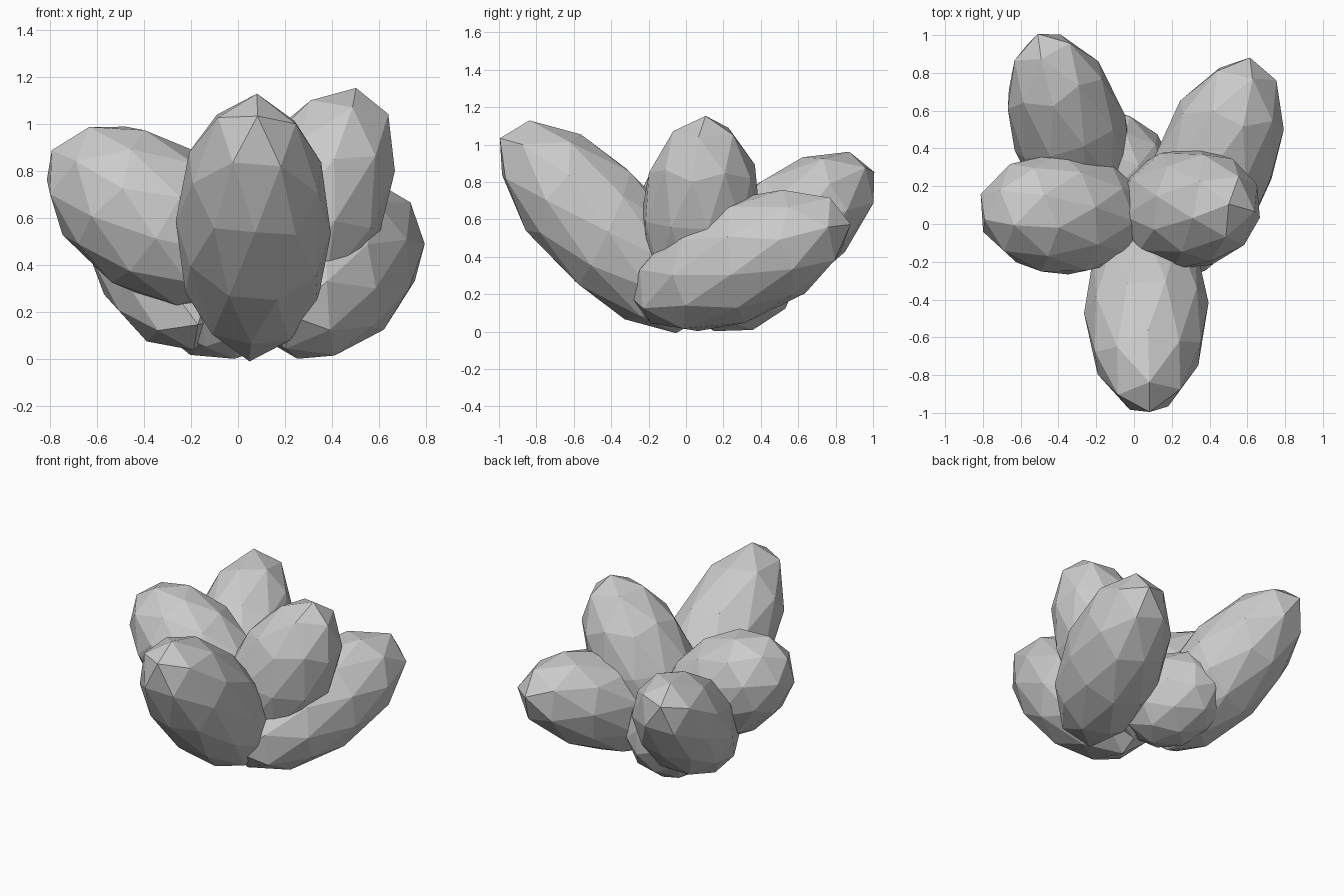
import bpy, math
from mathutils import Vector, Matrix

cube = bpy.data.objects.get("Cube")
if cube:
    bpy.data.objects.remove(cube, do_unlink=True)

# Single stone grey
stone = bpy.data.materials.new("stone_grey")
stone.use_nodes = True
GREY = (0.6, 0.6, 0.6, 1)
stone.diffuse_color = GREY
stone.node_tree.nodes["Principled BSDF"].inputs["Base Color"].default_value = GREY


def pod(name, centre, axis, length, radius, spin):
    """Faceted egg: a coarse sphere, turned off its pole, then stretched along axis."""
    bpy.ops.mesh.primitive_ico_sphere_add(subdivisions=2, radius=1)
    ob = bpy.context.object
    ob.name = name
    turn = Matrix.Rotation(math.radians(spin), 4, 'Z') @ Matrix.Rotation(math.radians(10), 4, 'X')
    stretch = Matrix.Diagonal((radius, radius, length, 1))
    aim = Vector(axis).to_track_quat('Z', 'Y').to_matrix().to_4x4()
    ob.data.transform(Matrix.Translation(centre) @ aim @ stretch @ turn)
    ob.data.materials.append(stone)


# Five leaning pods around a low core
pod("front_pod", (0.065, -0.445, 0.56), (0, -0.7, 0.7), 0.735, 0.33, 18)
pod("left_pod", (0.275, 0.08, 0.605), (0.45, 0.05, 0.85), 0.60, 0.325, 180)
pod("right_pod", (-0.37, 0.055, 0.61), (-0.82, 0.05, 0.57), 0.51, 0.33, 80)
pod("back_left_pod", (0.415, 0.29, 0.38), (0.34, 0.86, 0.36), 0.66, 0.325, 35)
pod("back_right_pod", (-0.34, 0.485, 0.50), (-0.23, 0.75, 0.60), 0.66, 0.31, 10)
pod("core", (-0.09, 0.27, 0.29), (-0.45, 0.7, 0.25), 0.36, 0.295, 60)
